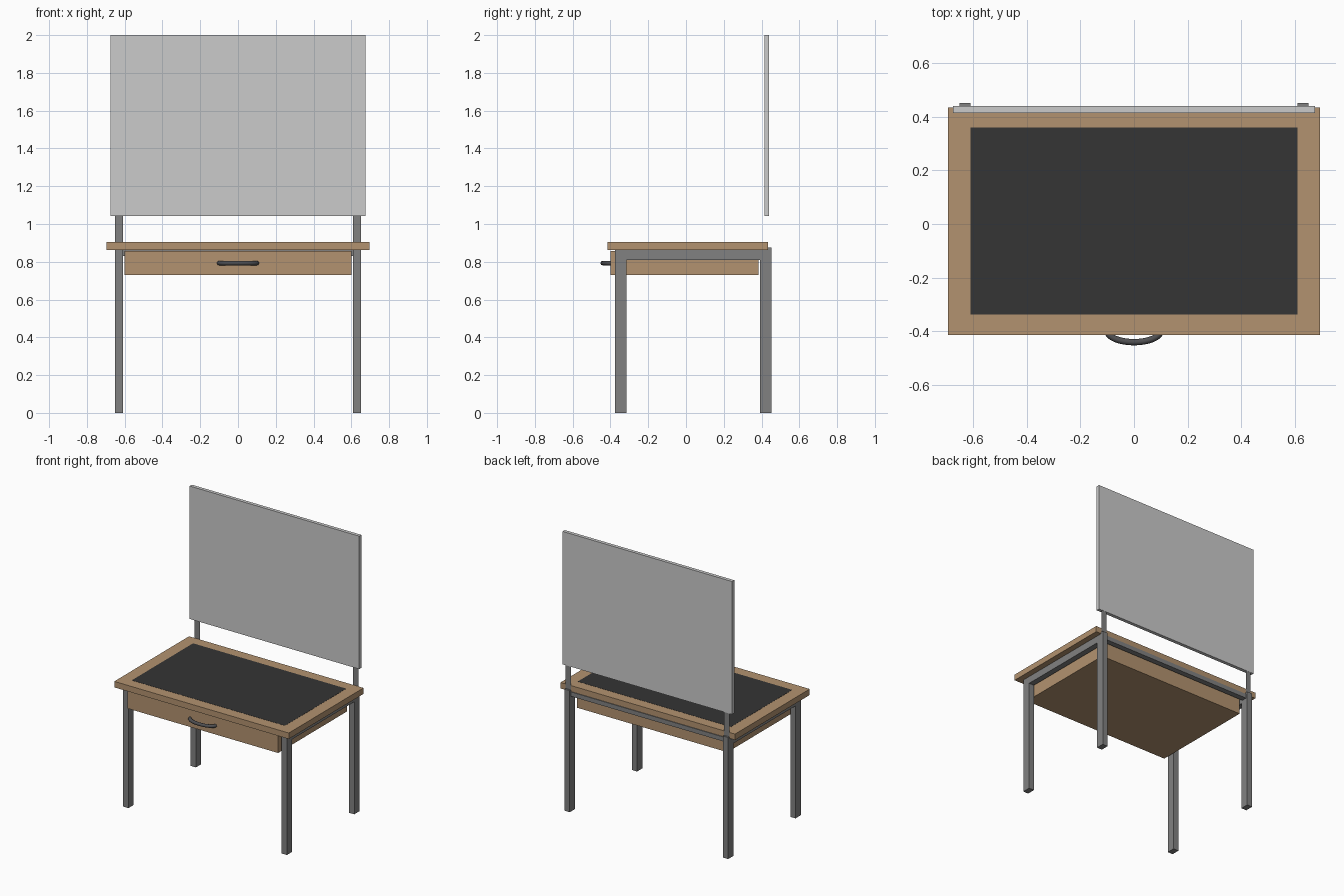
import bpy, bmesh, math

if "Cube" in bpy.data.objects:
    bpy.data.objects.remove(bpy.data.objects["Cube"])


def material(name, rgb):
    m = bpy.data.materials.new(name)
    m.diffuse_color = (*rgb, 1)
    m.use_nodes = True
    m.node_tree.nodes["Principled BSDF"].inputs["Base Color"].default_value = m.diffuse_color
    return m


wood = material("wood", (0.45, 0.29, 0.16))
steel = material("dark_steel", (0.22, 0.22, 0.22))
rubber = material("mat_black", (0.035, 0.035, 0.035))
handle_mat = material("handle_metal", (0.08, 0.08, 0.085))


def finish(name, bm, mat):
    me = bpy.data.meshes.new(name)
    bm.to_mesh(me)
    bm.free()
    ob = bpy.data.objects.new(name, me)
    bpy.context.collection.objects.link(ob)
    if mat:
        me.materials.append(mat)
    return ob


def box(name, x, y, z, mat=None):
    """Box spanning the (min, max) ranges x, y, z."""
    bm = bmesh.new()
    bmesh.ops.create_cube(bm, size=1)
    for v in bm.verts:
        v.co = [(a + b) / 2 + c * (b - a) for (a, b), c in zip((x, y, z), v.co)]
    return finish(name, bm, mat)


def mirror_x(ob):
    m = ob.modifiers.new("mirror", 'MIRROR')
    m.use_axis[0] = True
    return ob


# Worktop with black work mat
box("tabletop", (-0.695, 0.695), (-0.415, 0.435), (0.862, 0.905), wood)
box("work_mat", (-0.61, 0.61), (-0.337, 0.36), (0.9, 0.906), rubber)

# Drawer under the top
box("drawer", (-0.60, 0.60), (-0.40, 0.385), (0.73, 0.856), wood)

# Steel legs and rails, mirrored left to right
mirror_x(box("front_legs", (0.61, 0.652), (-0.375, -0.315), (0, 0.862), steel))
mirror_x(box("back_legs", (0.61, 0.652), (0.392, 0.452), (0, 0.875), steel))
mirror_x(box("side_rails", (0.61, 0.652), (-0.315, 0.392), (0.81, 0.862), steel))
box("back_rail", (-0.61, 0.61), (0.40, 0.44), (0.83, 0.862), steel)

# Flat strip uprights that carry the back board
bm = bmesh.new()
corners = [(0.61, 0.86), (0.652, 0.86), (0.652, 1.75), (0.61, 1.75)]
bm.faces.new([bm.verts.new((x, 0.4385, z)) for x, z in corners])
mirror_x(finish("board_uprights", bm, steel))

# Back board
box("back_board", (-0.675, 0.675), (0.415, 0.44), (1.043, 2.0))

# Curved drawer handle: round tube along a half ellipse
cu = bpy.data.curves.new("drawer_handle", 'CURVE')
cu.dimensions = '3D'
cu.bevel_depth = 0.012
cu.bevel_resolution = 2
cu.use_fill_caps = True
n = 16
sp = cu.splines.new('POLY')
sp.points.add(n)
for i, p in enumerate(sp.points):
    a = math.pi * i / n
    p.co = (-0.1 * math.cos(a), -0.398 - 0.043 * math.sin(a), 0.793, 1)
sp.use_smooth = True
cu.materials.append(handle_mat)
bpy.context.collection.objects.link(bpy.data.objects.new("drawer_handle", cu))
